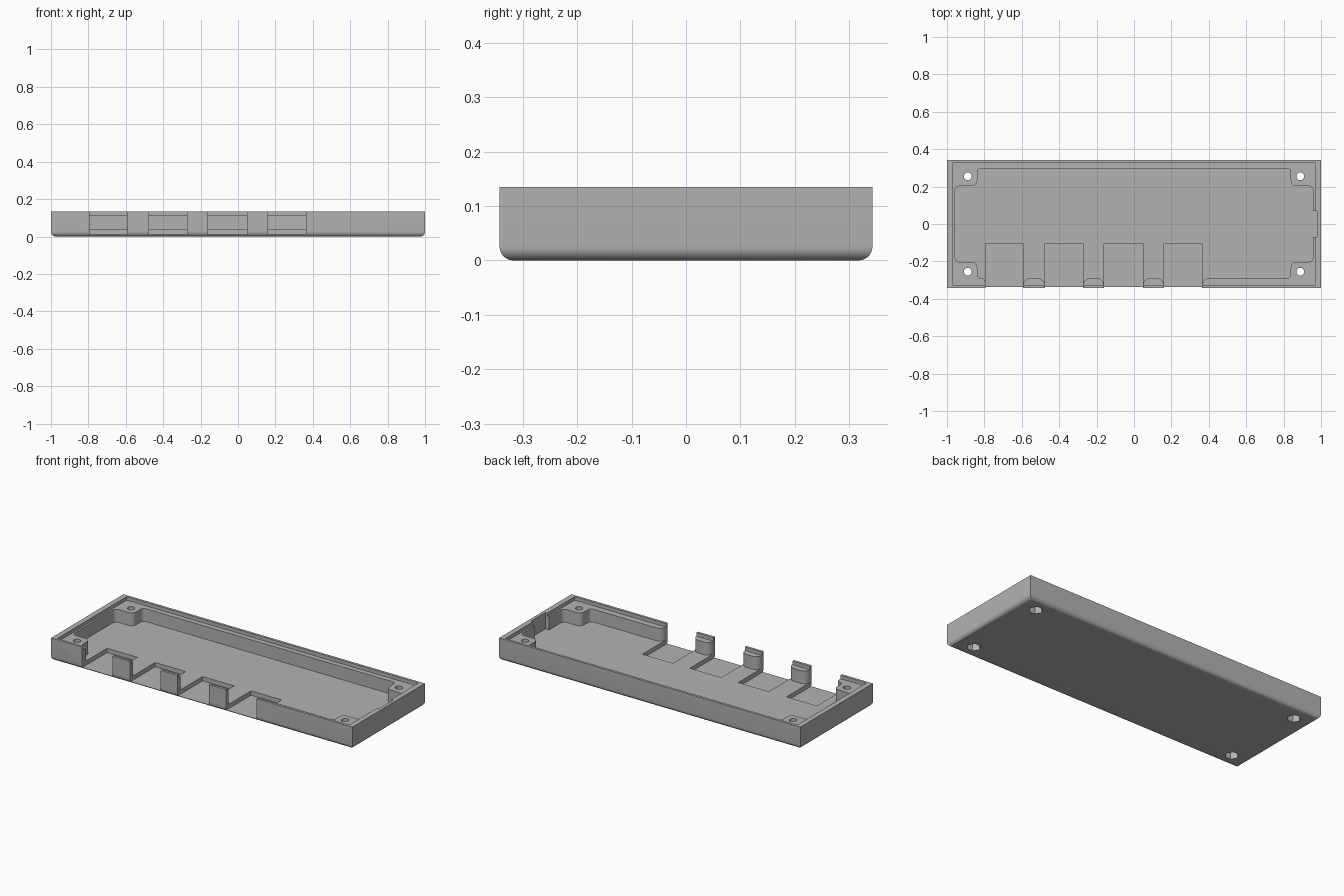
import bpy, bmesh, math
from mathutils import Vector

if "Cube" in bpy.data.objects:
    bpy.data.objects.remove(bpy.data.objects["Cube"])

HX, HY, HEIGHT = 1.0, 0.343, 0.135
FLOOR, LEDGE, PORT_FLOOR = 0.037, 0.114, 0.011
FRONT_CUT = -0.4

grey = bpy.data.materials.new("plain grey")
grey.use_nodes = True
colour = (0.45, 0.45, 0.45, 1)
grey.diffuse_color = colour
grey.node_tree.nodes["Principled BSDF"].inputs["Base Color"].default_value = colour


def add_object(name, bm):
    bmesh.ops.recalc_face_normals(bm, faces=bm.faces)
    mesh = bpy.data.meshes.new(name)
    bm.to_mesh(mesh)
    bm.free()
    obj = bpy.data.objects.new(name, mesh)
    bpy.context.collection.objects.link(obj)
    mesh.materials.append(grey)
    return obj


def prism(name, points, z0, z1):
    bm = bmesh.new()
    face = bm.faces.new([bm.verts.new((x, y, z0)) for x, y in points])
    top = bmesh.ops.extrude_face_region(bm, geom=[face])["geom"]
    bmesh.ops.translate(bm, vec=(0, 0, z1 - z0),
                        verts=[v for v in top if isinstance(v, bmesh.types.BMVert)])
    return add_object(name, bm)


def box(name, x0, x1, y0, y1, z0, z1):
    return prism(name, [(x0, y0), (x1, y0), (x1, y1), (x0, y1)], z0, z1)


def polygon(x, y, radius, sides):
    return [(x + radius * math.cos(math.tau * i / sides),
             y + radius * math.sin(math.tau * i / sides)) for i in range(sides)]


def rounded(corners, steps=6):
    """Round each right-angled corner (x, y, radius) with an arc."""
    out = []
    for i, (x, y, r) in enumerate(corners):
        p = Vector((x, y))
        if r == 0:
            out.append((x, y))
            continue
        a = (Vector(corners[i - 1][:2]) - p).normalized() * r
        b = (Vector(corners[(i + 1) % len(corners)][:2]) - p).normalized() * r
        for k in range(steps + 1):
            t = math.pi / 2 * k / steps
            out.append(tuple(p + a * (1 - math.sin(t)) + b * (1 - math.cos(t))))
    return out


# Outer block with a rounded underside
tray = box("tray", -HX, HX, -HY, HY, 0, HEIGHT)
bm = bmesh.new()
bm.from_mesh(tray.data)
bottom = [e for e in bm.edges if all(v.co.z < 0.001 for v in e.verts)]
bmesh.ops.bevel(bm, geom=bottom, offset=0.026, segments=7, profile=0.5, affect="EDGES")
bm.to_mesh(tray.data)
bm.free()

# Main cavity outline: corner posts, then rounded pillars between the ports
ports = [(-0.795, -0.593), (-0.476, -0.273), (-0.161, 0.048), (0.16, 0.363)]
px, wx, sy, by, fy = 0.838, 0.957, 0.203, 0.297, -0.29
outline = [(px, fy, 0.02), (px, -sy, 0.03), (wx, -sy, 0.025), (wx, sy, 0.025),
           (px, sy, 0.03), (px, by, 0.02), (-px, by, 0.02), (-px, sy, 0.03),
           (-wx, sy, 0.025), (-wx, -sy, 0.025), (-px, -sy, 0.03), (-px, fy, 0.02)]
for i, (x0, x1) in enumerate(ports):
    outline += [(x0, fy, 0.02 if i == 0 else 0.038), (x0, FRONT_CUT, 0),
                (x1, FRONT_CUT, 0), (x1, fy, 0.038)]
cutters = [prism("cavity_cutter", rounded(outline), FLOOR, 0.3)]

# Ledge inside the rim, and the shallow slot in one end wall
cutters.append(box("ledge_cutter", -0.968, 0.968, -0.328, 0.328, LEDGE, 0.3))
cutters.append(box("slot_cutter", 0.9, 0.981, -0.07, 0.07, FLOOR, 0.3))

# Recessed port floors
for x0, x1 in ports:
    cutters.append(box("port_cutter", x0, x1, FRONT_CUT, -0.105, PORT_FLOOR, 0.3))

# Screw holes with hexagonal nut pockets below
for sx in (-1, 1):
    for side in (-1, 1):
        x, y = sx * 0.889, side * 0.255
        cutters.append(prism("screw_cutter", polygon(x, y, 0.021, 24), -0.1, 0.3))
        cutters.append(prism("nut_cutter", polygon(x, y, 0.038, 6), -0.1, 0.05))

bpy.context.view_layer.objects.active = tray
for cutter in cutters:
    cutter.hide_render = True
    mod = tray.modifiers.new(cutter.name, "BOOLEAN")
    mod.operation = "DIFFERENCE"
    mod.solver = "EXACT"
    mod.object = cutter
    bpy.ops.object.modifier_apply(modifier=mod.name)
    bpy.data.objects.remove(cutter)

# Smooth the fillets and keep the edges crisp
bpy.ops.object.select_all(action="DESELECT")
tray.select_set(True)
bpy.ops.object.shade_smooth_by_angle(angle=math.radians(30))
